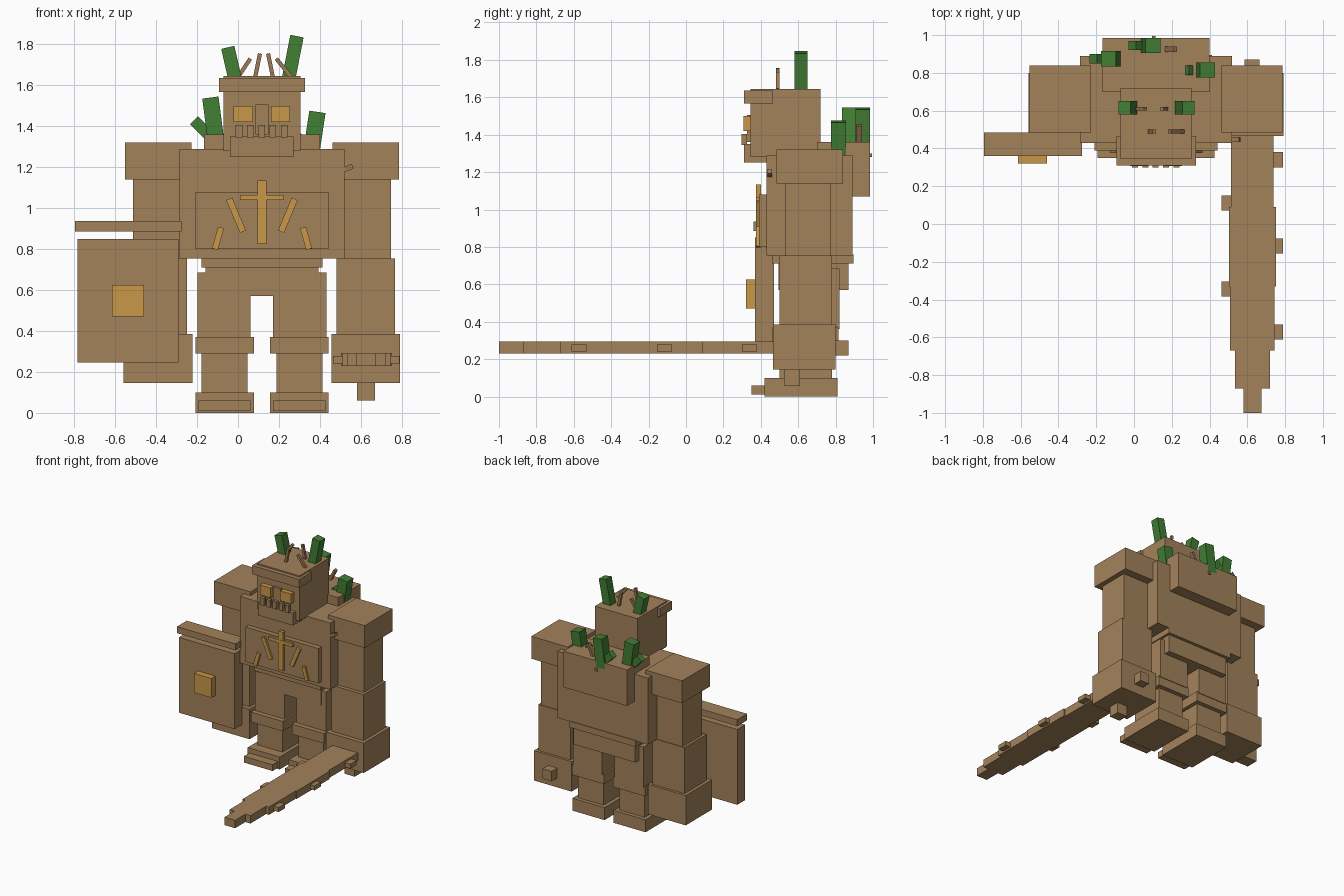
import bpy
import math
from mathutils import Matrix, Vector

default_cube = bpy.data.objects.get("Cube")
if default_cube:
    bpy.data.objects.remove(default_cube, do_unlink=True)

MIDDLE = .117  # the body's own symmetry line


def make_material(name, colour):
    material = bpy.data.materials.new(name)
    material.use_nodes = True
    material.diffuse_color = (*colour, 1)
    shader = material.node_tree.nodes["Principled BSDF"]
    shader.inputs["Base Color"].default_value = (*colour, 1)
    shader.inputs["Roughness"].default_value = .9
    return material


clay = make_material("clay brown", (.37, .225, .105))
gold = make_material("ochre gold", (.58, .31, .065))
leaf = make_material("leaf green", (.055, .21, .035))
bark = make_material("bark brown", (.34, .19, .09))

CORNERS = [(a, b, c) for a in (-.5, .5) for b in (-.5, .5) for c in (-.5, .5)]
SIDES = [(0, 1, 3, 2), (4, 6, 7, 5), (0, 4, 5, 1), (2, 3, 7, 6), (0, 2, 6, 4), (1, 5, 7, 3)]


def block(name, material, centre, size, tilt=0):
    """Box with a centre and size, tilted around the front-to-back axis."""
    turn = Matrix.Rotation(tilt, 3, "Y")
    points = [Vector(centre) + turn @ Vector([c * s for c, s in zip(corner, size)])
              for corner in CORNERS]
    mesh = bpy.data.meshes.new(name)
    mesh.from_pydata(points, [], SIDES)
    mesh.materials.append(material)
    part = bpy.data.objects.new(name, mesh)
    bpy.context.collection.objects.link(part)
    return part


def box(name, material, x, y, z):
    """Box given by its extent along each axis."""
    centre = [sum(span) / 2 for span in (x, y, z)]
    size = [span[1] - span[0] for span in (x, y, z)]
    return block(name, material, centre, size)


def middle_box(name, material, width, y, z):
    return box(name, material, (MIDDLE - width / 2, MIDDLE + width / 2), y, z)


def pair(name, material, reach, y, z):
    """Left and right boxes, reach being inner and outer distance from the middle."""
    near, far = reach
    box("left_" + name, material, (MIDDLE + near, MIDDLE + far), y, z)
    box("right_" + name, material, (MIDDLE - far, MIDDLE - near), y, z)


def bar(name, material, start, end, y, width):
    """Slanted bar between two (x, z) points."""
    run, rise = end[0] - start[0], end[1] - start[1]
    centre = ((start[0] + end[0]) / 2, sum(y) / 2, (start[1] + end[1]) / 2)
    size = (width, y[1] - y[0], math.hypot(run, rise))
    return block(name, material, centre, size, math.atan2(run, rise))


# Trunk
middle_box("torso", clay, width=.805, y=(.43, .89), z=(.755, 1.29))
middle_box("upper_back_hump", clay, width=.565, y=(.7, .985), z=(1.07, 1.36))
middle_box("chest_plate", clay, width=.65, y=(.39, .44), z=(.8, 1.08))
middle_box("belt", clay, width=.59, y=(.46, .895), z=(.71, .76))
middle_box("pelvis", clay, width=.55, y=(.495, .87), z=(.57, .72))

# Chest emblem
middle_box("emblem_upright", gold, width=.045, y=(.375, .4), z=(.825, 1.135))
middle_box("emblem_crossbar", gold, width=.215, y=(.373, .4), z=(1.04, 1.065))
for side, sign in (("left", 1), ("right", -1)):
    bar(f"{side}_emblem_long_ray", gold, start=(MIDDLE + sign * .16, 1.045),
        end=(MIDDLE + sign * .093, .885), y=(.375, .4), width=.032)
    bar(f"{side}_emblem_short_ray", gold, start=(MIDDLE + sign * .2, .905),
        end=(MIDDLE + sign * .23, .8), y=(.375, .4), width=.03)

# Legs
pair("thigh", clay, reach=(.055, .315), y=(.5, .82), z=(.36, .685))
pair("knee", clay, reach=(.04, .325), y=(.46, .815), z=(.29, .37))
pair("shin", clay, reach=(.07, .295), y=(.5, .78), z=(.09, .3))
pair("foot", clay, reach=(.04, .325), y=(.42, .81), z=(0, .1))
pair("toe", clay, reach=(.055, .31), y=(.35, .43), z=(.01, .06))

# Arms
pair("shoulder", clay, reach=(.345, .67), y=(.485, .84), z=(1.14, 1.32))
pair("upper_arm", clay, reach=(.38, .63), y=(.53, .775), z=(.74, 1.15))
pair("forearm", clay, reach=(.365, .65), y=(.5, .78), z=(.37, .755))
pair("hand", clay, reach=(.34, .675), y=(.465, .8), z=(.145, .385))
box("left_thumb", clay, x=(.58, .67), y=(.525, .61), z=(.06, .16))

# Head
middle_box("head", clay, width=.377, y=(.345, .72), z=(1.28, 1.645))
middle_box("brow", clay, width=.42, y=(.31, .465), z=(1.567, 1.635))
middle_box("jaw", clay, width=.31, y=(.31, .45), z=(1.25, 1.35))
middle_box("nose", clay, width=.065, y=(.325, .36), z=(1.36, 1.505))
pair("eye", gold, reach=(.043, .138), y=(.307, .35), z=(1.42, 1.5))
for number in range(5):
    centre = .005 + number * .055
    box(f"tooth_{number + 1}", clay, x=(centre - .016, centre + .016),
        y=(.298, .325), z=(1.345, 1.405))

# Twigs on the head and body
bar("right_back_twig", bark, start=(0, 1.64), end=(.06, 1.73), y=(.6, .62), width=.02)
bar("left_back_twig", bark, start=(.172, 1.63), end=(.147, 1.755), y=(.6, .62), width=.02)
bar("right_front_twig", bark, start=(.082, 1.63), end=(.107, 1.755), y=(.48, .5), width=.02)
bar("left_front_twig", bark, start=(.26, 1.64), end=(.187, 1.73), y=(.48, .5), width=.02)
bar("chest_twig", bark, start=(.5, 1.18), end=(.56, 1.205), y=(.435, .46), width=.025)
bar("hump_twig", bark, start=(.17, 1.35), end=(.22, 1.45), y=(.91, .94), width=.02)
box("spine_twig", bark, x=(.095, .115), y=(.97, .995), z=(1.28, 1.3))

# Green shoots on the head
bar("left_head_shoot", leaf, start=(.245, 1.62), end=(.288, 1.84), y=(.58, .65), width=.066)
bar("right_head_shoot", leaf, start=(-.012, 1.62), end=(-.05, 1.785), y=(.58, .65), width=.066)

# Green shoots growing from the hump, each a tall one with a short neighbour
shoots = {
    "right": (-.135, 1.54, .875, -.03),
    "middle": (.1, 1.54, .945, .03),
    "left": (.388, 1.47, .815, .035),
}
for side, (top_x, top_z, depth, lean) in shoots.items():
    bar(f"{side}_tall_shoot", leaf, start=(top_x - lean, top_z - .23), end=(top_x, top_z),
        y=(depth - .04, depth + .04), width=.08)
    small_x = top_x - .08 - max(lean, 0)
    bar(f"{side}_short_shoot", leaf, start=(small_x + .1, top_z - .21),
        end=(small_x, top_z - .11), y=(depth - .025, depth + .025), width=.055)

# Shield
box("shield", clay, x=(-.785, -.29), y=(.37, .47), z=(.245, .85))
box("shield_top_bar", clay, x=(-.795, -.275), y=(.36, .485), z=(.885, .937))
box("shield_boss", gold, x=(-.615, -.46), y=(.32, .38), z=(.47, .625))

# Sword: blade sections running forward from the hand
SWORD_X = .627
blade = [("base", .5, .09, .225), ("middle", .09, -.33, .25), ("fore", -.33, -.67, .235),
         ("taper", -.67, -.87, .185), ("tip", -.87, -1, .095)]
for section, back, front, width in blade:
    box(f"blade_{section}", clay, x=(SWORD_X - width / 2, SWORD_X + width / 2),
        y=(front, back), z=(.23, .293))
for number in range(5):
    sign = -1 if number % 2 else 1
    block(f"blade_spike_{number + 1}", clay,
          centre=(SWORD_X + sign * .13, .34 - number * .228, .26), size=(.065, .08, .036))
box("sword_pommel", clay, x=(.585, .665), y=(.78, .87), z=(.22, .3))
